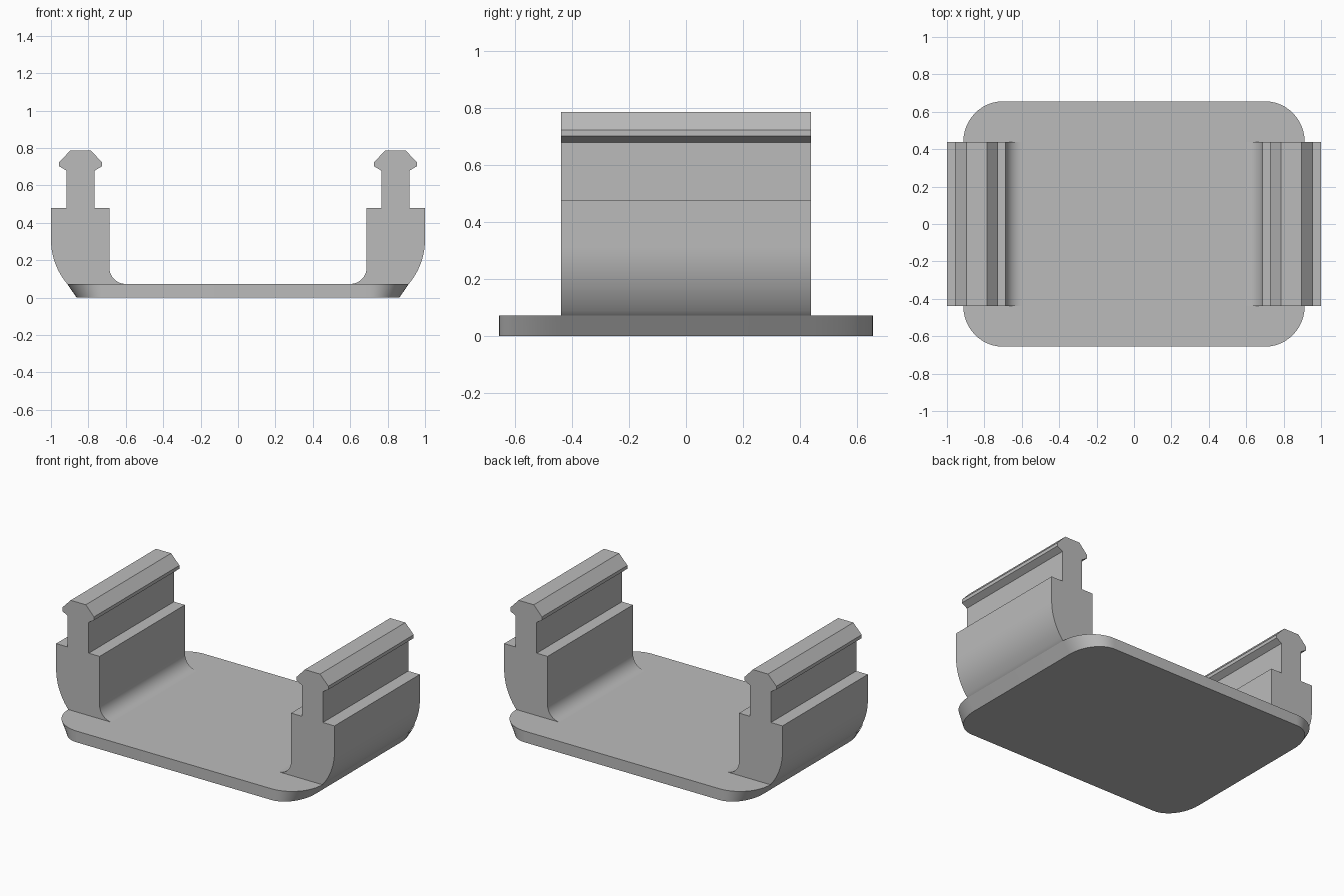
import bpy
import bmesh
from math import sin, cos, pi, sqrt, asin, radians

default = bpy.data.objects.get("Cube")
if default:
    bpy.data.objects.remove(default, do_unlink=True)

grey = bpy.data.materials.new("light_grey")
grey.use_nodes = True
colour = (0.5, 0.5, 0.5, 1)
grey.diffuse_color = colour
grey.node_tree.nodes["Principled BSDF"].inputs["Base Color"].default_value = colour

PLATE_TOP = 0.073
ARM_HALF = 0.438


def arc(cx, cy, rx, ry, start, end, steps=12):
    """Points along an elliptical arc."""
    angles = [start + (end - start) * i / steps for i in range(steps + 1)]
    return [(cx + rx * cos(a), cy + ry * sin(a)) for a in angles]


def loft(name, first, second):
    """Solid between two matching closed outlines."""
    bm = bmesh.new()
    a = [bm.verts.new(p) for p in first]
    b = [bm.verts.new(p) for p in second]
    bm.faces.new(a)
    bm.faces.new(list(reversed(b)))
    for i in range(len(a)):
        j = (i + 1) % len(a)
        bm.faces.new((a[i], b[i], b[j], a[j]))
    bmesh.ops.recalc_face_normals(bm, faces=bm.faces)
    mesh = bpy.data.meshes.new(name)
    bm.to_mesh(mesh)
    bm.free()
    mesh.materials.append(grey)
    obj = bpy.data.objects.new(name, mesh)
    bpy.context.collection.objects.link(obj)
    bpy.ops.object.select_all(action="DESELECT")
    obj.select_set(True)
    bpy.context.view_layer.objects.active = obj
    bpy.ops.object.shade_smooth_by_angle(angle=radians(25))
    return obj


# Base plate: rounded outline, tapering inward in width only
def plate_outline(half_x, z):
    cx, cy, half_y = 0.70, ARM_HALF, 0.656
    quarter = arc(cx, cy, half_x - cx, half_y - cy, 0, pi / 2)
    mirrored = [(-x, y) for x, y in reversed(quarter)]
    upper = quarter + mirrored
    return [(x, y, z) for x, y in upper + [(-x, -y) for x, y in upper]]


loft("base_plate", plate_outline(0.863, 0), plate_outline(0.913, PLATE_TOP))

# Clip arm profile in x and z: curved outer wall, stepped neck, barbed head
bend_z, drop_x = 0.31, 0.087
drop_z = bend_z - PLATE_TOP
radius = (drop_x ** 2 + drop_z ** 2) / (2 * drop_x)
outer_wall = arc(1 - radius, bend_z, radius, radius, -asin(drop_z / radius), 0)
fillet = arc(0.60, PLATE_TOP + 0.088, 0.088, 0.088, 0, -pi / 2)
head = [(0.917, 0.478), (0.917, 0.679), (0.956, 0.702), (0.956, 0.724),
        (0.896, 0.787), (0.787, 0.787), (0.728, 0.724), (0.728, 0.702),
        (0.766, 0.679), (0.766, 0.478)]
profile = (outer_wall + [(1, 0.478)] + head + [(0.688, 0.478)] + fillet
           + [(0.60, 0.05), (0.88, 0.05)])

for name, side in (("left_clip_arm", 1), ("right_clip_arm", -1)):
    loft(name,
         [(side * x, -ARM_HALF, z) for x, z in profile],
         [(side * x, ARM_HALF, z) for x, z in profile])
